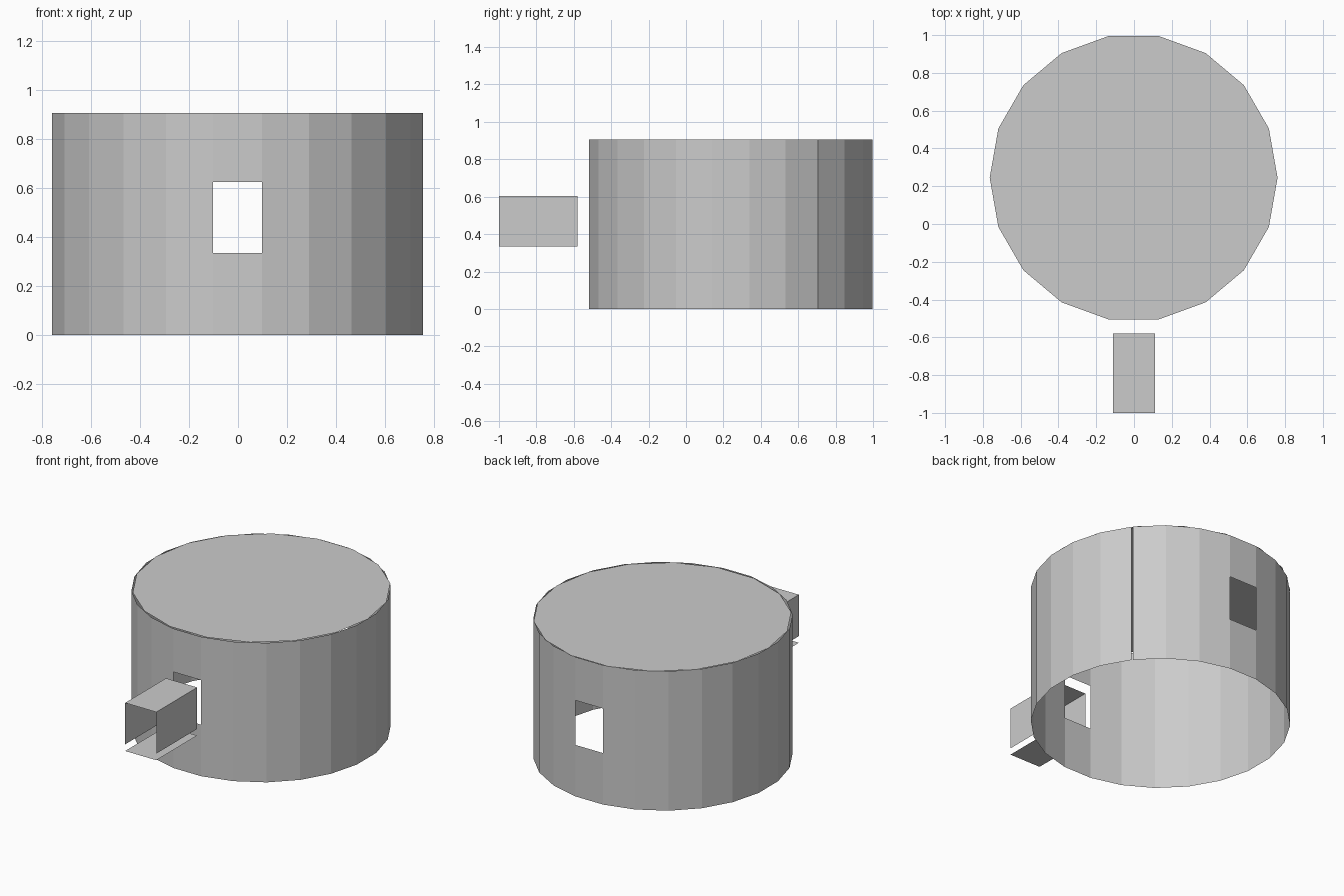
import bpy, bmesh, math

if "Cube" in bpy.data.objects:
    bpy.data.objects.remove(bpy.data.objects["Cube"])

grey = bpy.data.materials.new("plain grey")
grey.diffuse_color = (0.6, 0.6, 0.6, 1)
grey.use_nodes = True
grey.node_tree.nodes["Principled BSDF"].inputs["Base Color"].default_value = grey.diffuse_color


def finish(name, bm):
    mesh = bpy.data.meshes.new(name)
    bm.to_mesh(mesh)
    bm.free()
    mesh.materials.append(grey)
    ob = bpy.data.objects.new(name, mesh)
    bpy.context.collection.objects.link(ob)


def sheet(name, corners):
    """One flat face through the given corners."""
    bm = bmesh.new()
    bm.faces.new([bm.verts.new(c) for c in corners])
    finish(name, bm)


HEIGHT, RADIUS, CX = 0.907, 0.765, -0.002

# Drum wall: 24 thin panels with a narrow seam and two window openings
SIDES, SEAM = 24, 0.3
levels = [0, 0.335, 0.625, HEIGHT]
angles = [37.5 + i * 360 / SIDES for i in range(SIDES + 1)]
angles[0] += SEAM
angles[-1] -= SEAM
bm = bmesh.new()
columns = []
for a in angles:
    x = CX + RADIUS * math.cos(math.radians(a))
    y = 0.24 + RADIUS * math.sin(math.radians(a))
    columns.append([bm.verts.new((x, y, z)) for z in levels])
for i in range(SIDES):
    middle = (angles[i] + angles[i + 1]) / 2
    for k in range(3):
        is_window = k == 1 and min(abs(middle - 90), abs(middle - 270)) < 5
        if not is_window:
            a, b = columns[i], columns[i + 1]
            bm.faces.new((a[k], b[k], b[k + 1], a[k + 1]))
finish("drum_wall", bm)

# Lid: flat 18-sided sheet
sheet("drum_lid", [(CX + 0.762 * math.cos(math.radians(20 * i)),
                    0.245 + 0.762 * math.sin(math.radians(20 * i)), HEIGHT)
                   for i in range(18)])

# Entrance tunnel: open-ended, made of four thin sheets
W, Y0, Y1, Z0, Z1 = 0.112, -1.0, -0.58, 0.335, 0.605
sheet("tunnel_roof", [(-W, Y0, Z1), (W, Y0, Z1), (W, Y1, Z1), (-W, Y1, Z1)])
sheet("tunnel_right_wall", [(W, Y0, Z0), (W, Y1, Z0), (W, Y1, Z1), (W, Y0, Z1)])
sheet("tunnel_left_wall", [(-W, Y1, Z0), (-W, Y0, Z0), (-W, Y0, Z1), (-W, Y1, Z1)])
FLOOR = 0.292  # floor hangs a little below the walls
sheet("tunnel_floor", [(-W, Y1, FLOOR), (W, Y1, FLOOR), (W, Y0, FLOOR), (-W, Y0, FLOOR)])
